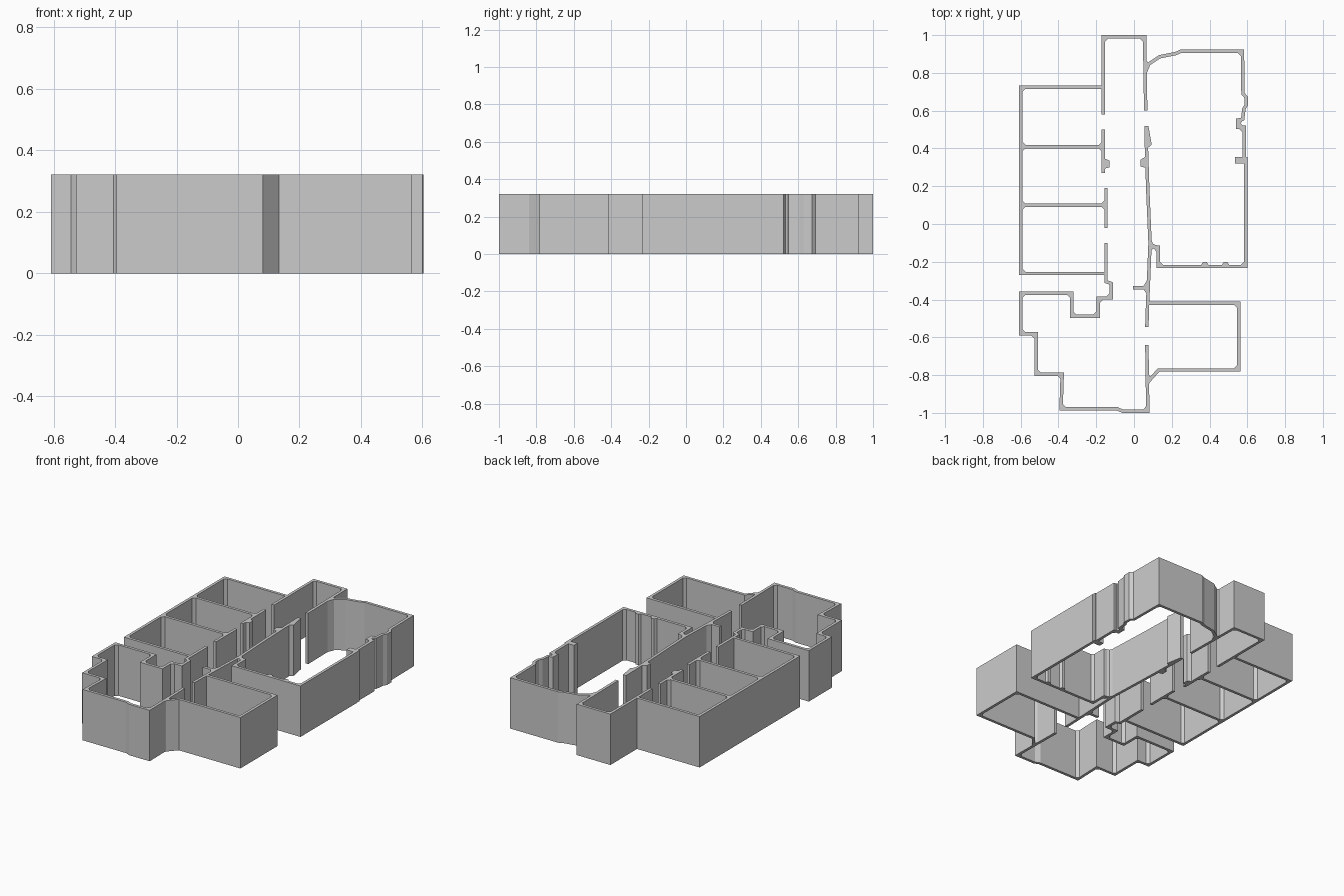
import bpy, bmesh
from mathutils import Vector

HEIGHT = 0.322
THICK = 0.018
FILLET = 0.034

old = bpy.data.objects.get("Cube")
if old:
    bpy.data.objects.remove(old, do_unlink=True)

plaster = bpy.data.materials.new("wall_grey")
plaster.use_nodes = True
plaster.diffuse_color = (0.6, 0.6, 0.6, 1)
plaster.node_tree.nodes["Principled BSDF"].inputs["Base Color"].default_value = (0.6, 0.6, 0.6, 1)


def finish(name, bm):
    """Raise the flat plan to wall height and make it an object."""
    bmesh.ops.recalc_face_normals(bm, faces=bm.faces)
    grown = bmesh.ops.extrude_face_region(bm, geom=bm.faces[:])
    top = [g for g in grown["geom"] if isinstance(g, bmesh.types.BMVert)]
    bmesh.ops.translate(bm, verts=top, vec=(0, 0, HEIGHT))
    bmesh.ops.recalc_face_normals(bm, faces=bm.faces)
    mesh = bpy.data.meshes.new(name)
    bm.to_mesh(mesh)
    bm.free()
    mesh.materials.append(plaster)
    obj = bpy.data.objects.new(name, mesh)
    bpy.context.collection.objects.link(obj)
    return obj


def flat(bm, points):
    bm.faces.new([bm.verts.new((p[0], p[1], 0)) for p in points])


def block(name, *points):
    bm = bmesh.new()
    flat(bm, points)
    return finish(name, bm)


def wall(name, *points, thick=THICK):
    """Mitred wall along a centre line, with filled inner corners."""
    pts = [Vector(p) for p in points]
    dirs = [(b - a).normalized() for a, b in zip(pts, pts[1:])]
    bm = bmesh.new()
    rails = []
    for i, p in enumerate(pts):
        before = dirs[max(i - 1, 0)]
        after = dirs[min(i, len(dirs) - 1)]
        side = Vector((-before.y, before.x)) + Vector((-after.y, after.x))
        side *= thick / side.length_squared
        rails.append([bm.verts.new((*(p + side * s), 0)) for s in (1, -1)])
    for (a, b), (c, d) in zip(rails, rails[1:]):
        bm.faces.new((a, b, d, c))
    for p, before, after in zip(pts[1:], dirs, dirs[1:]):
        if abs(before.dot(after)) < 0.3:
            flat(bm, (p, p - before * FILLET, p + after * FILLET))
    return finish(name, bm)


def divider(name, left, right, y):
    """Cross wall between two rooms, flared at both ends."""
    wall(name, (left, y), (right, y))
    for end, x, step in (("left", left, FILLET), ("right", right, -FILLET)):
        block(name + "_flare_" + end, (x, y - FILLET), (x + step, y), (x, y + FILLET))


# Row of three rooms on the right-hand side of the plan
WEST, HALL = -0.6, -0.162
wall("side_rooms_outer_wall", (HALL, .725), (WEST, .725), (WEST, -.262), (-.148, -.262))
divider("back_divider", WEST, HALL, .41)
divider("front_divider", WEST, -.148, .1)

# Corridor: back end and door-separated wall pieces
wall("corridor_back_wall", (HALL, .58), (HALL, .991), (.056, .991), (.062, .6))
wall("corridor_back_pier", (HALL, .5), (HALL, .27))
block("back_pier_pilaster", (HALL, .35), (-.13, .335), (-.13, .3), (-.15, .295), (HALL, .27))
wall("corridor_middle_pier", (-.148, .19), (-.148, -.02))

# Stepped hall at the front
wall("front_hall_wall",
     (-.148, -.1), (-.148, -.305), (-.121, -.315), (-.121, -.392), (-.19, -.392),
     (-.19, -.488), (-.33, -.488), (-.33, -.366), (WEST, -.366), (WEST, -.582),
     (-.518, -.582), (-.518, -.795), (-.38, -.795), (-.386, -.978), (-.09, -.978),
     (-.06, -.991), (.073, -.991), (.068, -.64))

# Long corridor wall with its thickened end and stubs
wall("corridor_long_wall", (.068, -.545), (.072, -.42), (.077, -.3), (.085, -.1),
     (.073, .18), (.066, .4), (.064, .52))
block("long_wall_thick_end", (.057, .52), (.076, .52), (.094, .42), (.07, .4))
block("long_wall_pilaster", (.068, .36), (.034, .34), (.034, .305), (.068, .295))
wall("corridor_stub", (-.005, -.337), (.078, -.337))
block("stub_flare", (.045, -.337), (.08, -.28), (.08, -.39))

# Front left room with a slanted corner
wall("front_room_wall", (.072, -.42), (.555, -.42), (.555, -.773), (.13, -.773), (.073, -.837))
block("front_room_corner_fill", (.07, -.78), (.07, -.85), (.082, -.845), (.09, -.815))

# Large left room with jogged outer wall
EAST = 0.592
wall("large_room_front_wall", (.085, -.118), (.128, -.122), (.128, -.225),
     (EAST, -.225), (EAST, .335))
block("large_room_corner_fill", (.085, -.06), (.1, -.105), (.13, -.118), (.085, -.14))
wall("large_room_pilaster", (.535, .338), (.6, .338), thick=.036)
wall("large_room_back_wall",
     (.583, .33), (.583, .512), (.55, .512), (.55, .55), (.575, .555), (.582, .61),
     (.594, .63), (.594, .67), (.577, .69), (.574, .915), (.25, .915), (.22, .902),
     (.135, .885), (.06, .835))
block("window_pilaster", (.541, .505), (.575, .505), (.575, .525), (.541, .525))
block("back_corner_fill", (.055, .88), (.07, .86), (.085, .84), (.06, .78))
for label, x in (("right", .375), ("left", .485)):
    block("front_wall_bump_" + label, (x - .025, -.225), (x - .01, -.202),
          (x + .01, -.202), (x + .025, -.225))
